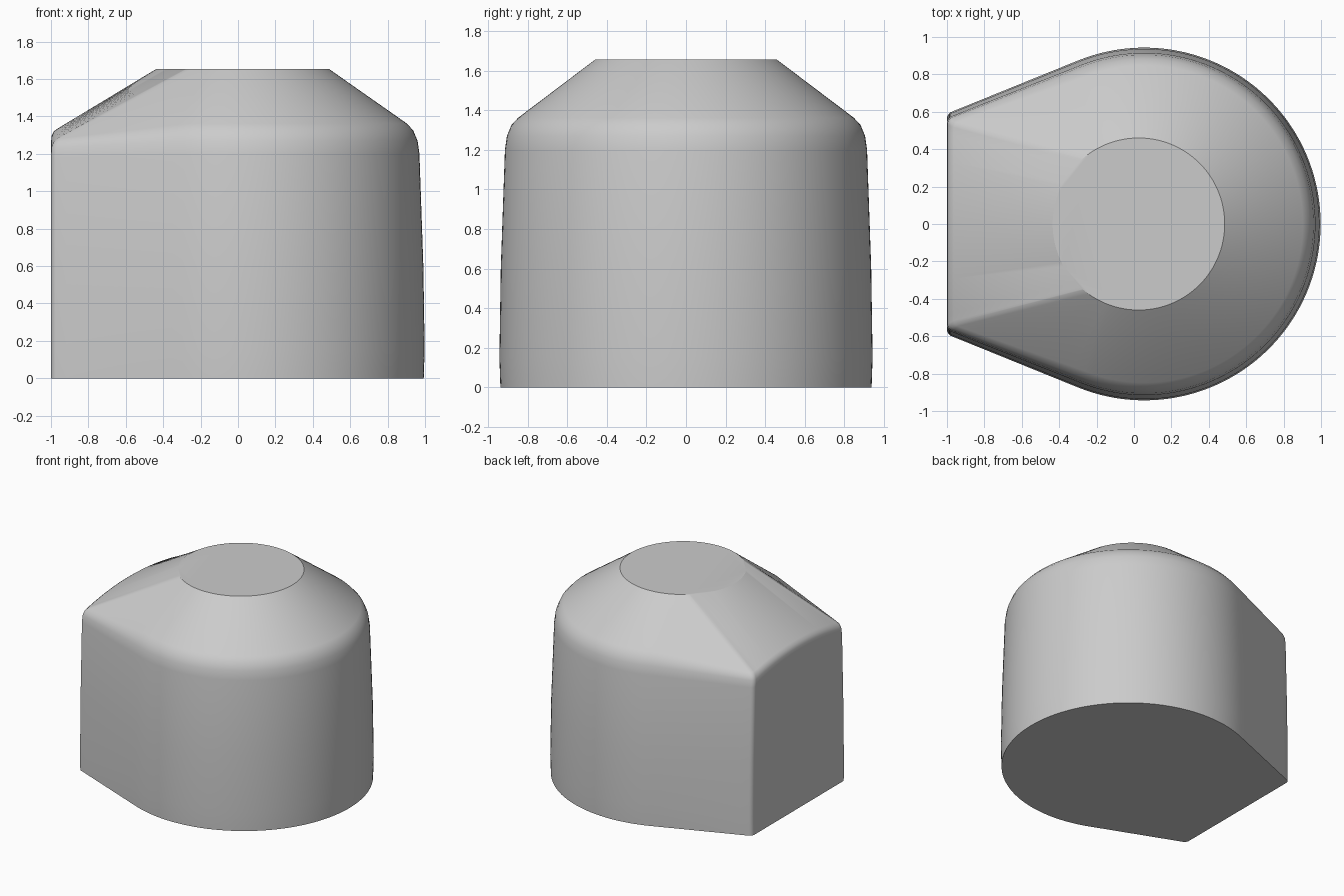
import bpy, bmesh, math

cube = bpy.data.objects.get("Cube")
if cube:
    bpy.data.objects.remove(cube, do_unlink=True)

CENTRE = 0.055                      # centre of the round front
TANGENT = math.radians(112)         # where the round front meets the straight sides
CORNER = 0.04                       # corner radius
TOP_Z, TOP_X, TOP_R = 1.655, 0.025, 0.46


def lerp(a, b, t):
    return a + (b - a) * t


def half_section(radius, corner_radius, inset, z_round, z_corner, z_back):
    """Half outline from the round end, along the side, round the corner, to the flat."""
    pts = []
    for i in range(45):
        a = TANGENT * i / 44
        pts.append((CENTRE + radius * math.cos(a), radius * math.sin(a), z_round))
    kx = -1 + inset + CORNER
    ky = (corner_radius - CORNER - math.cos(TANGENT) * (kx - CENTRE)) / math.sin(TANGENT)
    arc = []
    for i in range(9):
        a = lerp(TANGENT, math.pi, i / 8)
        arc.append((kx + CORNER * math.cos(a), ky + CORNER * math.sin(a), z_corner))
    start = pts[-1]
    for i in range(1, 12):
        pts.append(tuple(lerp(p, q, i / 12) for p, q in zip(start, arc[0])))
    pts += arc
    for i in range(1, 15):          # arched upper edge of the flat
        t = i / 14
        rise = 1 - (1 - t) ** 2
        pts.append((-1 + inset, ky * (1 - t), lerp(z_corner, z_back, rise)))
    return pts


def half_top():
    """Round opening, spaced to match the outline's runs."""
    a1, a2 = math.radians(126), math.radians(134)
    angles = [TANGENT * i / 44 for i in range(45)]
    angles += [lerp(TANGENT, a1, i / 12) for i in range(1, 12)]
    angles += [lerp(a1, a2, i / 8) for i in range(9)]
    angles += [lerp(a2, math.pi, i / 14) for i in range(1, 15)]
    return [(TOP_X + TOP_R * math.cos(a), TOP_R * math.sin(a), TOP_Z) for a in angles]


def mirrored(half):
    return half + [(x, -y, z) for x, y, z in half[-2:0:-1]]


# Radius, corner radius, flat inset, then heights at the round, corner and flat
sections = [
    (0.938, 0.940, 0, 0, 0, 0),
    (0.943, 0.942, 0, 0.15, 0.15, 0.15),
    (0.936, 0.936, 0, 0.6, 0.6, 0.6),
    (0.915, 0.920, 0, 1.2, 1.18, 1.25),
    (0.905, 0.913, 0.003, 1.27, 1.235, 1.295),
    (0.882, 0.900, 0.015, 1.325, 1.265, 1.32),
    (0.848, 0.880, 0.035, 1.362, 1.285, 1.335),
]
loops = [mirrored(half_section(*s)) for s in sections] + [mirrored(half_top())]

# Lofted body with flat base and top
bm = bmesh.new()
rings = [[bm.verts.new(p) for p in loop] for loop in loops]
for low, high in zip(rings, rings[1:]):
    n = len(low)
    for i in range(n):
        j = (i + 1) % n
        bm.faces.new((low[i], low[j], high[j], high[i]))
bm.faces.new(rings[0][::-1])
bm.faces.new(rings[-1])
bmesh.ops.recalc_face_normals(bm, faces=bm.faces)
mesh = bpy.data.meshes.new("body")
bm.to_mesh(mesh)
bm.free()

body = bpy.data.objects.new("body", mesh)
bpy.context.collection.objects.link(body)

# Plain grey material
grey = bpy.data.materials.new("light_grey")
grey.use_nodes = True
colour = (0.6, 0.6, 0.6, 1)
grey.diffuse_color = colour
grey.node_tree.nodes["Principled BSDF"].inputs["Base Color"].default_value = colour
mesh.materials.append(grey)

# Smooth sides, crisp rims
bpy.ops.object.select_all(action="DESELECT")
body.select_set(True)
bpy.context.view_layer.objects.active = body
bpy.ops.object.shade_smooth_by_angle(angle=math.radians(30))
